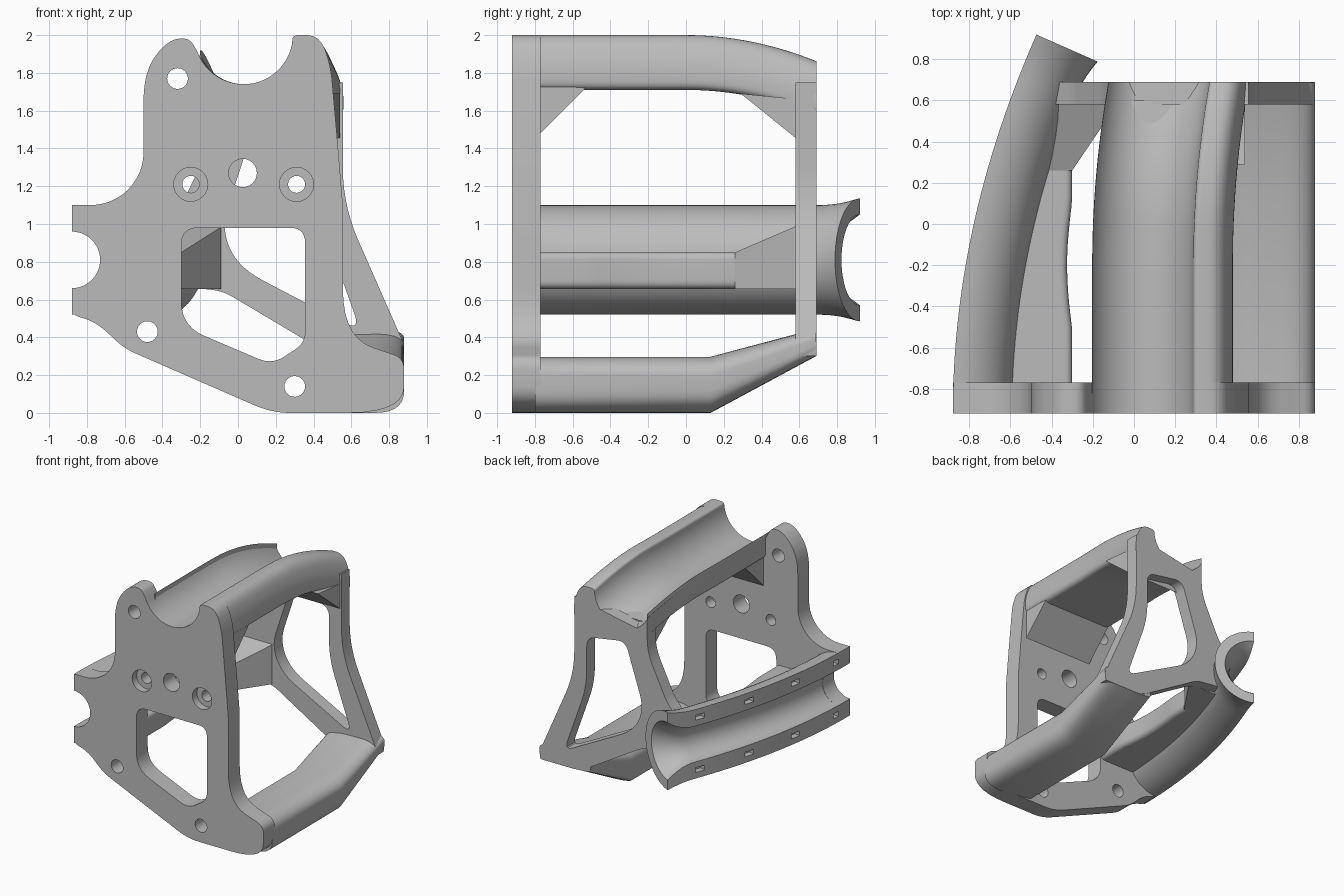
import bpy, bmesh
from math import sin, cos, radians, pi
from mathutils import Vector

cube = bpy.data.objects.get("Cube")
if cube:
    bpy.data.objects.remove(cube, do_unlink=True)

grey = bpy.data.materials.new("satin_grey")
grey.use_nodes = True
grey.diffuse_color = (0.5, 0.5, 0.5, 1)
grey.node_tree.nodes["Principled BSDF"].inputs["Base Color"].default_value = (0.5, 0.5, 0.5, 1)


def activate(ob):
    bpy.ops.object.select_all(action='DESELECT')
    ob.select_set(True)
    bpy.context.view_layer.objects.active = ob


def finish(ob):
    ob.data.materials.clear()
    ob.data.materials.append(grey)
    activate(ob)
    bpy.ops.object.shade_smooth_by_angle(angle=radians(32))
    return ob


def arc(cx, cz, r, a0, a1, n=24):
    """Points on an arc, angles in degrees."""
    step = (a1 - a0) / n
    return [(cx + r * cos(radians(a0 + step * i)), cz + r * sin(radians(a0 + step * i)))
            for i in range(n + 1)]


def rounded(corners, n=7):
    """Polygon whose corners (x, z, cut) are eased over the cut length."""
    out = []
    for i, c in enumerate(corners):
        p = Vector(c[:2])
        if len(c) == 2:
            out.append(p)
            continue
        before = Vector(corners[i - 1][:2]) - p
        after = Vector(corners[(i + 1) % len(corners)][:2]) - p
        a = p + before.normalized() * min(c[2], before.length * 0.49)
        b = p + after.normalized() * min(c[2], after.length * 0.49)
        for k in range(n + 1):
            t = k / n
            out.append(a * (1 - t) ** 2 + p * 2 * t * (1 - t) + b * t * t)
    return out


def plate(name, loops, y0, y1):
    """Flat plate in the xz plane: first loop is the rim, the others are holes."""
    cu = bpy.data.curves.new(name, 'CURVE')
    cu.dimensions, cu.fill_mode, cu.extrude = '2D', 'BOTH', (y1 - y0) / 2
    for pts in loops:
        sp = cu.splines.new('POLY')
        sp.points.add(len(pts) - 1)
        for q, p in zip(sp.points, pts):
            q.co = (p[0], p[1], 0, 1)
        sp.use_cyclic_u = True
    ob = bpy.data.objects.new(name, cu)
    bpy.context.collection.objects.link(ob)
    ob.rotation_euler.x = pi / 2
    ob.location.y = (y0 + y1) / 2
    activate(ob)
    bpy.ops.object.convert(target='MESH')
    ob = bpy.context.object
    bm = bmesh.new()
    bm.from_mesh(ob.data)
    bmesh.ops.remove_doubles(bm, verts=bm.verts, dist=0.0002)
    bmesh.ops.recalc_face_normals(bm, faces=bm.faces)
    bm.to_mesh(ob.data)
    bm.free()
    return finish(ob)


def loft(name, rings):
    """Closed solid through matching rings of 3D points."""
    bm = bmesh.new()
    rows = [[bm.verts.new(p) for p in ring] for ring in rings]
    n = len(rows[0])
    for r0, r1 in zip(rows, rows[1:]):
        for i in range(n):
            j = (i + 1) % n
            bm.faces.new((r0[i], r0[j], r1[j], r1[i]))
    bm.faces.new(rows[0])
    bm.faces.new(rows[-1])
    bmesh.ops.recalc_face_normals(bm, faces=bm.faces)
    me = bpy.data.meshes.new(name)
    bm.to_mesh(me)
    bm.free()
    ob = bpy.data.objects.new(name, me)
    bpy.context.collection.objects.link(ob)
    return finish(ob)


FRONT, PLATE_BACK, REAR_IN, REAR = -0.92, -0.77, 0.58, 0.69

# Front plate: rim with the two cable-shaped recesses, window and bolt holes
trough = arc(0.03, 2.0, 0.26, 200, 350)
rim = rounded(
    [(-0.88, 1.1, 0.02)] + arc(-0.78, 1.38, 0.28, 270, 360, 12)
    + [(-0.5, 1.8, 0.15), (-0.38, 1.97, 0.1), (-0.26, 1.99, 0.08)]
    + trough
    + [(0.29, 2.0, 0.03), (0.43, 2.0, 0.12), (0.49, 1.85, 0.1), (0.53, 1.4),
       (0.555, 1.1), (0.555, 0.4, 0.26), (0.88, 0.29, 0.06), (0.88, 0.0, 0.3),
       (0.18, 0.0, 0.1), (-0.6, 0.34, 0.06), (-0.75, 0.48, 0.08), (-0.88, 0.52, 0.04)]
    + arc(-0.88, 0.81, 0.15, -90, 90))
window = rounded([(-0.3, 0.98, 0.09), (0.355, 0.98, 0.08), (0.355, 0.37, 0.06),
                  (0.18, 0.255, 0.08), (-0.3, 0.46, 0.13)])
holes = [arc(x, z, r, 0, 345, 23) for x, z, r in
         [(-0.32, 1.77, 0.055), (0.025, 1.27, 0.075), (-0.48, 0.43, 0.055), (0.3, 0.14, 0.055)]]
for label, y0, y1, r in [("front_plate_face", FRONT, -0.86, 0.09),
                         ("front_plate_body", -0.86, PLATE_BACK, 0.045)]:
    bores = [arc(x, 1.21, r, 0, 345, 23) for x in (-0.25, 0.31)]
    plate(label, [rim, window] + holes + bores, y0, y1)

# Rear frame with its large opening
frame = rounded([(-0.12, 1.62), (0.555, 1.75), (0.555, 1.1, 0.2), (0.88, 0.36, 0.03),
                 (0.87, 0.3), (0.5, 0.3, 0.08), (-0.08, 0.645, 0.06), (-0.4, 0.68),
                 (-0.4, 0.98), (-0.3, 1.1, 0.05), (-0.13, 1.45, 0.1)])
opening = rounded([(0.08, 1.5, 0.08), (0.44, 1.44, 0.08), (0.44, 1.02, 0.15),
                   (0.65, 0.43, 0.1), (0.0, 0.77, 0.15), (-0.09, 0.98, 0.12)])
plate("rear_frame", [frame, opening], REAR_IN, REAR)

# Top saddle, bending sideways and down toward the rear
section = rounded([(-0.2, 1.93, 0.02)] + trough[1:]
                  + [(0.29, 2.0, 0.03), (0.42, 2.0, 0.12), (0.48, 1.85, 0.1),
                     (0.48, 1.71, 0.05), (-0.2, 1.71, 0.05)])


def bend(y):
    return 0.1 * max(y + 0.2, 0) ** 2, -0.29 * max(y, 0) ** 2


saddle_rings = []
for i in range(29):
    y = PLATE_BACK - 0.05 + (REAR - PLATE_BACK + 0.05) * i / 28
    dx, dz = bend(y)
    saddle_rings.append([(x + dx, y, z + dz) for x, z in section])
loft("top_saddle", saddle_rings)

# Sloped gussets under both ends of the saddle
for label, x0, x1, tri in [
        ("front_gusset", -0.18, 0.47, [(-0.79, 1.46), (-0.53, 1.72), (-0.79, 1.74)]),
        ("rear_gusset", -0.1, 0.54, [(0.6, 1.44), (0.29, 1.69), (0.6, 1.66)])]:
    loft(label, [[(x, y, z) for y, z in tri] for x in (x0, x1)])

# Lower bar, rising and thinning into the rear frame
bar = rounded([(0.4, 0.02, 0.05), (0.56, 0.0, 0.05), (0.88, 0.0, 0.3), (0.88, 0.24, 0.05),
               (0.8, 0.3, 0.08), (0.55, 0.29, 0.05), (0.42, 0.24, 0.05)])
loft("lower_bar", [[(x, -0.8, z) for x, z in bar], [(x, 0.13, z) for x, z in bar],
                   [(x, REAR - 0.002, 0.3 + z * 0.49) for x, z in bar]])


# Curved side channel, open outward, with a flared rear mouth
def channel_frame(u):
    slope = 0.24 * u
    out = Vector((1, -slope, 0)).normalized()
    return Vector((-0.88 + 0.12 * u * u, FRONT + u, 0.81)), out


def half_ring(u):
    p, out = channel_frame(u)
    flare = max(0, (u - 1.62) / 0.22) ** 2
    up = Vector((0, 0, 1))
    ring = arc(0, 0, 0.29 + 0.035 * flare, -90, 90) + arc(0, 0, 0.15 + 0.09 * flare, 90, -90)
    return [p + out * a + up * b for a, b in ring]


channel = loft("side_channel", [half_ring(1.84 * i / 46) for i in range(47)])

# Small rectangular pockets along both channel lips
cut = bmesh.new()
for u in (0.17, 0.65, 1.12, 1.57):
    p, out = channel_frame(u)
    along = Vector((-out.y, out.x, 0))
    for side in (-1, 1):
        box = bmesh.ops.create_cube(cut, size=1)["verts"]
        for v in box:
            c = v.co.copy()
            v.co = p + out * c.x * 0.1 + along * c.y * 0.085 + Vector((0, 0, side * 0.22 + c.z * 0.04))
me = bpy.data.meshes.new("pocket_cutter")
cut.to_mesh(me)
cut.free()
cutter = bpy.data.objects.new("pocket_cutter", me)
bpy.context.collection.objects.link(cutter)
mod = channel.modifiers.new("pockets", 'BOOLEAN')
mod.operation, mod.solver, mod.object = 'DIFFERENCE', 'EXACT', cutter
activate(channel)
bpy.ops.object.modifier_apply(modifier=mod.name)
bpy.data.objects.remove(cutter, do_unlink=True)

# Stiffening rib beside the channel
rib_rings = []
for i in range(25):
    y = -0.8 + 1.4 * i / 24
    edge = -0.3 - 0.025 * max(0, cos((y + 0.2) * 5)) * (abs(y + 0.2) < 0.32)
    inner = channel_frame(y - FRONT)[0].x + 0.18
    rib = rounded([(inner, 0.655), (edge, 0.655, 0.05), (edge, 0.85, 0.04), (inner, 0.85)])
    rib_rings.append([(x, y, z) for x, z in rib])
loft("channel_rib", rib_rings)

# Wedge tying the rib and channel to the rear frame
wedge_plan = [(-0.5, 0.26), (-0.3, 0.26), (-0.09, 0.57), (-0.09, 0.6), (-0.4, 0.6)]
loft("channel_wedge", [[(x, y, 0.655) for x, y in wedge_plan],
                       [(x, y, 0.85 + 0.43 * (y - 0.26)) for x, y in wedge_plan]])
